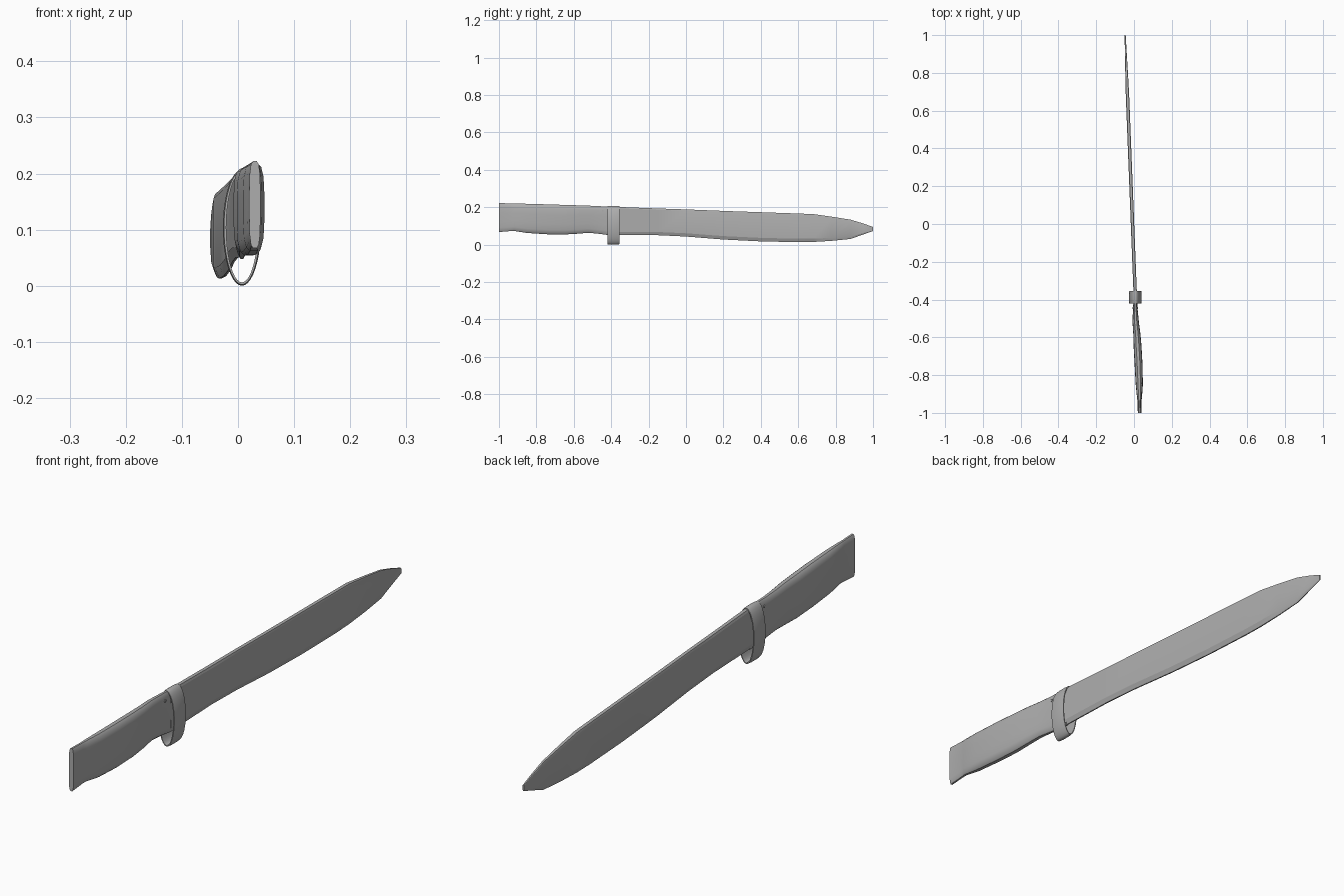
import bpy, bmesh, math

if "Cube" in bpy.data.objects:
    bpy.data.objects.remove(bpy.data.objects["Cube"])

steel = bpy.data.materials.new("grey_steel")
steel.diffuse_color = (0.42, 0.42, 0.42, 1)
steel.use_nodes = True
steel.node_tree.nodes["Principled BSDF"].inputs["Base Color"].default_value = steel.diffuse_color


def finish(name, bm, angle=35):
    bmesh.ops.recalc_face_normals(bm, faces=bm.faces)
    me = bpy.data.meshes.new(name)
    bm.to_mesh(me)
    bm.free()
    ob = bpy.data.objects.new(name, me)
    bpy.context.collection.objects.link(ob)
    me.materials.append(steel)
    bpy.ops.object.select_all(action='DESELECT')
    ob.select_set(True)
    bpy.context.view_layer.objects.active = ob
    bpy.ops.object.shade_smooth_by_angle(angle=math.radians(angle))
    return ob


def loft(name, stations, half_section, angle=35):
    """Skin sections along y; station = (y, centre x, half width, low z, high z)."""
    section = half_section + [(-u, v) for u, v in reversed(half_section)]
    bm = bmesh.new()
    rings = []
    for y, cx, hw, lo, hi in stations:
        rings.append([bm.verts.new((cx + u * hw, y, lo + v * (hi - lo))) for u, v in section])
    n = len(section)
    for a, b in zip(rings, rings[1:]):
        for i in range(n):
            j = (i + 1) % n
            bm.faces.new((a[i], a[j], b[j], b[i]))
    bm.faces.new(rings[0])
    bm.faces.new(rings[-1])
    return finish(name, bm, angle)


# Handle: rounded grip with a flattened butt
loft("handle", [
    (-1.00, 0.030, 0.010, 0.067, 0.222),
    (-0.94, 0.029, 0.010, 0.072, 0.220),
    (-0.92, 0.029, 0.013, 0.073, 0.220),
    (-0.85, 0.028, 0.019, 0.062, 0.218),
    (-0.74, 0.024, 0.021, 0.055, 0.215),
    (-0.65, 0.019, 0.021, 0.054, 0.212),
    (-0.58, 0.015, 0.019, 0.058, 0.210),
    (-0.52, 0.009, 0.017, 0.063, 0.208),
    (-0.46, 0.007, 0.013, 0.057, 0.205),
    (-0.41, 0.007, 0.010, 0.050, 0.204),
    (-0.37, 0.007, 0.008, 0.048, 0.202),
], [(0.35, 0.0), (0.7, 0.04), (0.92, 0.15), (1, 0.35), (1, 0.65),
    (0.92, 0.85), (0.7, 0.96), (0.35, 1.0)])

# Blade: flat sides, squared spine and bevelled cutting edge
blade = [(-0.41, 0.050, 0.203), (-0.15, 0.050, 0.193), (0.0, 0.043, 0.188),
         (0.2, 0.027, 0.180), (0.4, 0.017, 0.173), (0.6, 0.013, 0.166),
         (0.68, 0.014, 0.163), (0.78, 0.020, 0.149), (0.88, 0.030, 0.133),
         (0.95, 0.055, 0.112), (1.0, 0.072, 0.094)]
loft("blade", [(y, 0.008 - 0.039 * (y + 0.41), 0.009 if y < 0.7 else 0.009 - 0.02 * (y - 0.7), lo, hi)
               for y, lo, hi in blade],
     [(0.25, 0.0), (1, 0.12), (1, 0.95), (0.7, 1.0)], 20)

# Guard band: thin oval hoop hanging below the blade
bm = bmesh.new()
N = 40
profile = [(-0.033, 0.0), (-0.033, 0.004), (-0.016, 0.006), (0.016, 0.006), (0.033, 0.004), (0.033, 0.0)]
loops = []
for k in range(N):
    a = 2 * math.pi * k / N
    loops.append([bm.verts.new((0.007 + (0.028 + r) * math.cos(a), -0.388 + w,
                                0.1035 + (0.0975 + r) * math.sin(a))) for w, r in profile])
for k in range(N):
    a, b = loops[k], loops[(k + 1) % N]
    for i in range(len(profile)):
        j = (i + 1) % len(profile)
        bm.faces.new((a[i], a[j], b[j], b[i]))
finish("guard_band", bm)

# Pin through the grip next to the band
bm = bmesh.new()
bmesh.ops.create_cone(bm, cap_ends=True, segments=12, radius1=0.005, radius2=0.005, depth=0.028)
for v in bm.verts:
    x, y, z = v.co
    v.co = (z + 0.007, y - 0.445, x + 0.18)
finish("pin", bm)
